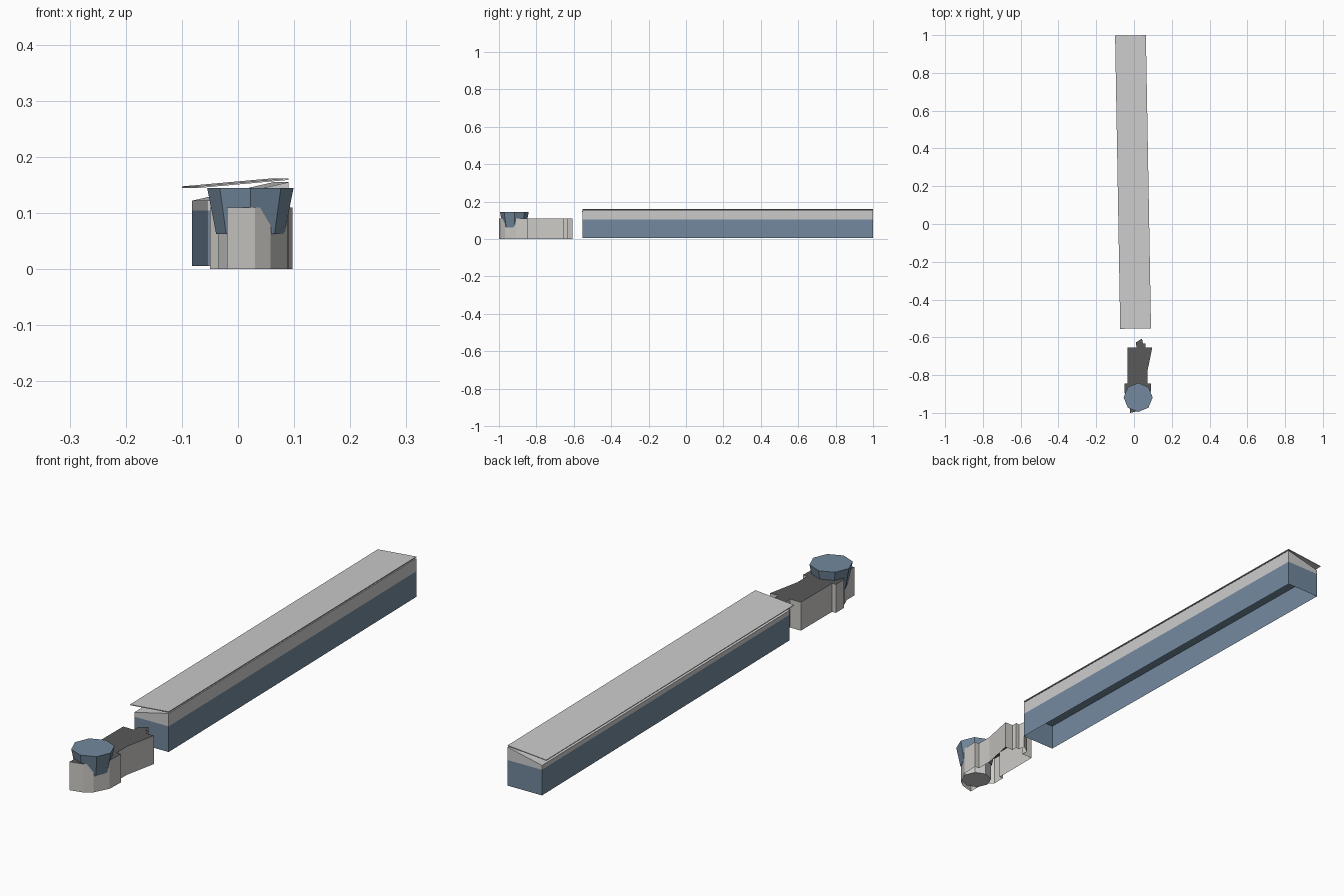
import bpy, bmesh, math

if "Cube" in bpy.data.objects:
    bpy.data.objects.remove(bpy.data.objects["Cube"])


def material(name, rgb):
    m = bpy.data.materials.new(name)
    m.diffuse_color = (*rgb, 1)
    m.use_nodes = True
    m.node_tree.nodes["Principled BSDF"].inputs["Base Color"].default_value = m.diffuse_color
    return m


BLUE = material("slate_blue", (0.17, 0.25, 0.34))
DARK = material("dark_roof", (0.1, 0.1, 0.1))


def loft(name, lower, upper, mats=(), bottom=True, top=True, top_mat=0):
    """Join two matching counter-clockwise rings of 3D points into a flat-sided solid."""
    bm = bmesh.new()
    a = [bm.verts.new(p) for p in lower]
    b = [bm.verts.new(p) for p in upper]
    n = len(a)
    for i in range(n):
        j = (i + 1) % n
        bm.faces.new((a[i], a[j], b[j], b[i]))
    if bottom:
        bm.faces.new(a[::-1])
    if top:
        bm.faces.new(b).material_index = top_mat
    me = bpy.data.meshes.new(name)
    bm.to_mesh(me)
    bm.free()
    ob = bpy.data.objects.new(name, me)
    bpy.context.collection.objects.link(ob)
    for m in mats:
        me.materials.append(m)
    return ob


def rect(x0, x1, half, z0, z1):
    """Long rectangle whose height runs from z0 at x0 to z1 at x1."""
    return [(x0, -half, z0), (x1, -half, z1), (x1, half, z1), (x0, half, z0)]


def octagon(r, z):
    return [(0.022 + r * math.cos(i * math.pi / 4),
             -0.918 + r * math.sin(i * math.pi / 4), z) for i in range(8)]


# Long hall: lower walls, upper walls with sloped top, floating roof plate
W, H = 0.0725, 0.776
hall = [
    loft("hall_lower_walls", rect(-W, W, H, 0.006, 0.006),
         rect(-W, W, H, 0.105, 0.105), [BLUE], bottom=False),
    loft("hall_upper_walls", rect(-W, W, H, 0.105, 0.105),
         rect(-W, W, H, 0.122, 0.155), bottom=False),
    loft("hall_roof_plate", rect(-0.0905, W, H, 0.1445, 0.159),
         rect(-0.0905, W, H, 0.1475, 0.162)),
]
for ob in hall:
    ob.location = (0.004, 0.2225, 0)
    ob.rotation_euler.z = math.radians(1)

# Small annex: open-bottomed block with a dark flat roof
outline = [(-0.02, -1.0), (0.03, -0.988), (0.058, -0.967), (0.088, -0.91),
           (0.09, -0.844), (0.071, -0.844), (0.071, -0.78), (0.097, -0.653),
           (0.062, -0.653), (0.062, -0.632), (0.047, -0.632), (0.042, -0.607),
           (0.01, -0.627), (0.013, -0.653), (-0.034, -0.653), (-0.034, -0.844),
           (-0.05, -0.844), (-0.05, -0.895), (-0.02, -0.925)]
grey = material("light_grey", (0.6, 0.59, 0.56))
loft("annex_block", [(x, y, 0) for x, y in outline],
     [(x, y, 0.11) for x, y in outline], [grey, DARK], bottom=False, top_mat=1)

# Tower: column inside the annex and flared cap above it
loft("tower_column", octagon(0.057, 0), octagon(0.057, 0.063))
loft("tower_cap", octagon(0.061, 0.063), octagon(0.077, 0.145), [BLUE])
